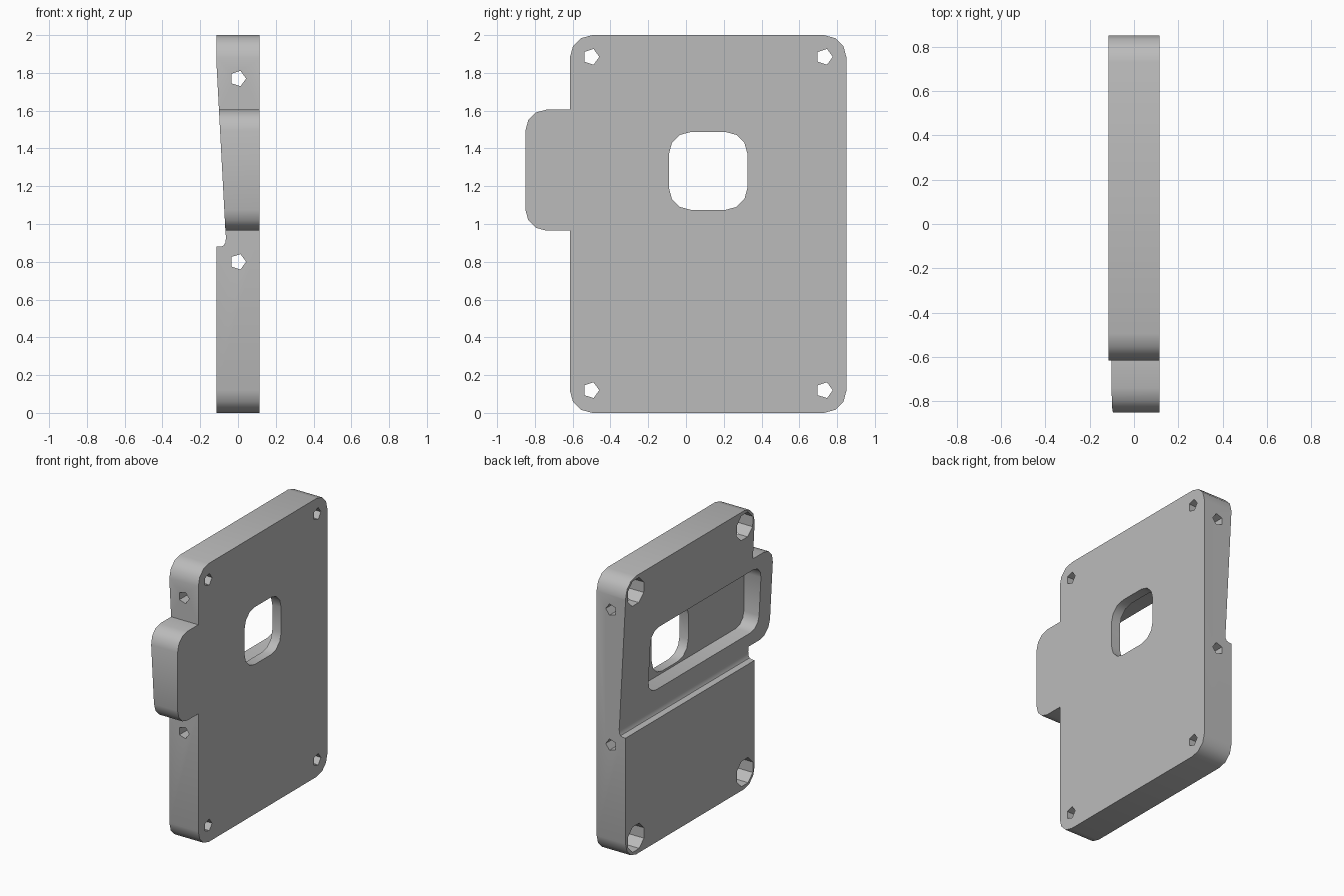
import bpy, bmesh, math
from mathutils import Vector

cube = bpy.data.objects.get("Cube")
if cube:
    bpy.data.objects.remove(cube, do_unlink=True)

grey = bpy.data.materials.new("plain grey")
grey.use_nodes = True
color = (0.5, 0.5, 0.5, 1)
grey.diffuse_color = color
grey.node_tree.nodes["Principled BSDF"].inputs["Base Color"].default_value = color


def rounded(corners, segs=3):
    """Replace each (u, v, radius) right-angle corner by an arc."""
    pts = []
    n = len(corners)
    for i, (u, v, r) in enumerate(corners):
        p = Vector((u, v))
        if r == 0:
            pts.append(p)
            continue
        a = (Vector(corners[i - 1][:2]) - p).normalized() * r
        b = (Vector(corners[(i + 1) % n][:2]) - p).normalized() * r
        for k in range(segs + 1):
            t = k / segs * math.pi / 2
            pts.append(p + a * (1 - math.sin(t)) + b * (1 - math.cos(t)))
    return pts


def rounded_rect(u0, u1, v0, v1, r):
    return rounded([(u0, v0, r), (u1, v0, r), (u1, v1, r), (u0, v1, r)])


def ring(u, v, r, sides, turn=0):
    return [Vector((u + r * math.cos(turn + math.tau * i / sides),
                    v + r * math.sin(turn + math.tau * i / sides))) for i in range(sides)]


def prism(name, pts, axis, lo, hi):
    """Extrude a (y, z) outline along x, or an (x, z) outline along y."""
    bm = bmesh.new()
    place = (lambda p, d: (d, p[0], p[1])) if axis == "x" else (lambda p, d: (p[0], d, p[1]))
    face = bm.faces.new([bm.verts.new(place(p, lo)) for p in pts])
    out = bmesh.ops.extrude_face_region(bm, geom=[face])
    shift = Vector(place((0, 0), hi - lo))
    bmesh.ops.translate(bm, vec=shift,
                        verts=[g for g in out["geom"] if isinstance(g, bmesh.types.BMVert)])
    bmesh.ops.recalc_face_normals(bm, faces=bm.faces)
    mesh = bpy.data.meshes.new(name)
    bm.to_mesh(mesh)
    bm.free()
    mesh.materials.append(grey)
    ob = bpy.data.objects.new(name, mesh)
    bpy.context.collection.objects.link(ob)
    return ob


def cut(target, cutter):
    bpy.context.view_layer.objects.active = target
    mod = target.modifiers.new("cut", "BOOLEAN")
    mod.operation, mod.solver, mod.object = "DIFFERENCE", "EXACT", cutter
    bpy.ops.object.modifier_apply(modifier=mod.name)
    bpy.data.objects.remove(cutter, do_unlink=True)


# Plate with the side tab
FRONT, BACK, THICK = -0.615, 0.85, 0.115
plate = prism("mounting_plate", rounded([
    (FRONT, 0, 0.12), (BACK, 0, 0.12), (BACK, 2, 0.12), (FRONT, 2, 0.12),
    (FRONT, 1.605, 0), (-0.85, 1.605, 0.11), (-0.85, 0.965, 0.11), (FRONT, 0.965, 0)]),
    "x", -THICK, THICK)

# Sloped relief ending in a rounded groove
groove = [(-0.3, 0.88), (-0.09, 0.88), (-0.075, 0.887), (-0.066, 0.903), (-0.064, 0.93),
          (-0.067, 0.97), (-THICK, 1.87), (-0.3, 1.87)]
cut(plate, prism("slope_cutter", groove, "y", -1, 1))

# Pocket and window
cut(plate, prism("pocket_cutter", rounded_rect(-0.72, 0.535, 1.06, 1.52, 0.09), "x", -0.3, 0.045))
cut(plate, prism("window_cutter", rounded_rect(-0.09, 0.325, 1.075, 1.487, 0.115), "x", -0.3, 0.3))

# Corner screw holes with counterbores
for y in (-0.503, 0.733):
    for z in (0.12, 1.885):
        cut(plate, prism("screw_cutter", ring(y, z, 0.044, 5), "x", -0.3, 0.3))
        cut(plate, prism("bore_cutter", ring(y, z, 0.098, 8, math.pi / 8), "x", -0.3, 0))

# Long edge-to-edge holes
for z in (0.8, 1.77):
    cut(plate, prism("edge_hole_cutter", ring(0, z, 0.043, 5), "y", -1, 1))

bpy.ops.object.select_all(action="DESELECT")
plate.select_set(True)
bpy.context.view_layer.objects.active = plate
bpy.ops.object.shade_smooth_by_angle(angle=math.radians(35))
